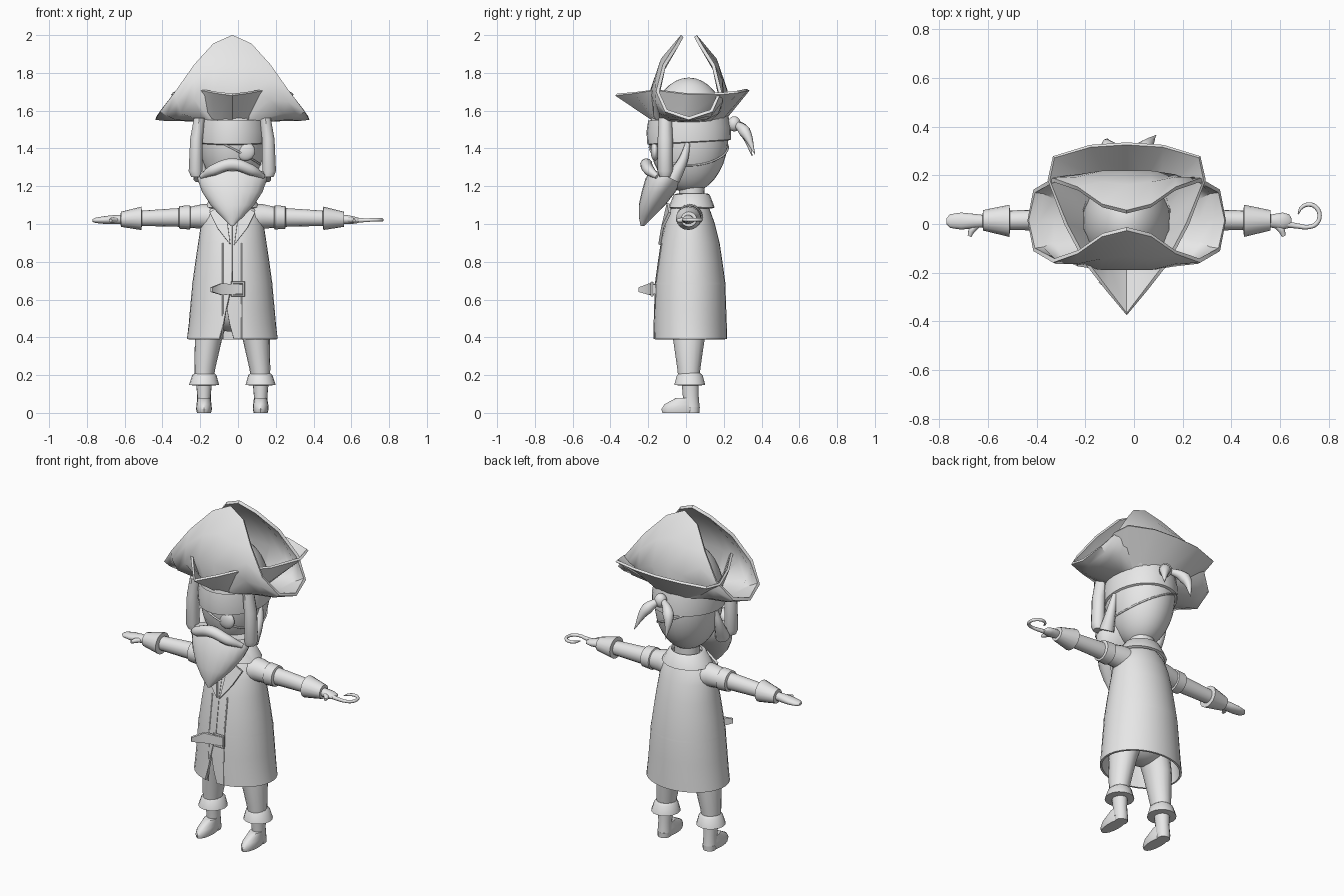
import bpy, math
from math import sin, cos, pi, sqrt

if "Cube" in bpy.data.objects:
    bpy.data.objects.remove(bpy.data.objects["Cube"], do_unlink=True)

grey = bpy.data.materials.new("pale_grey")
grey.use_nodes = True
grey.diffuse_color = (0.8, 0.8, 0.8, 1)
grey.node_tree.nodes["Principled BSDF"].inputs["Base Color"].default_value = (0.8, 0.8, 0.8, 1)
MID_X, MID_Y = -0.03, 0.015


def finish(ob, thick=0, sharp=40):
    """Place, colour, thicken and shade one part."""
    ob.location.x += MID_X
    ob.data.materials.append(grey)
    bpy.ops.object.select_all(action='DESELECT')
    ob.select_set(True)
    bpy.context.view_layer.objects.active = ob
    if thick:
        mod = ob.modifiers.new("thickness", 'SOLIDIFY')
        mod.thickness, mod.offset = thick, 0
        bpy.ops.object.modifier_apply(modifier=mod.name)
    bpy.ops.object.mode_set(mode='EDIT')
    bpy.ops.mesh.select_all(action='SELECT')
    bpy.ops.mesh.normals_make_consistent(inside=False)
    bpy.ops.object.mode_set(mode='OBJECT')
    bpy.ops.object.shade_smooth_by_angle(angle=math.radians(sharp))
    return ob


def mesh(name, verts, faces, **kw):
    me = bpy.data.meshes.new(name)
    me.from_pydata(verts, [], faces)
    ob = bpy.data.objects.new(name, me)
    bpy.context.collection.objects.link(ob)
    return finish(ob, **kw)


def loft(name, rings, closed=True, cap=True, **kw):
    """Skin a stack of equal rings of points."""
    n = len(rings[0])
    faces = [(r * n + i, r * n + (i + 1) % n, (r + 1) * n + (i + 1) % n, (r + 1) * n + i)
             for r in range(len(rings) - 1) for i in range(n if closed else n - 1)]
    if cap:
        faces += [tuple(range(n)), tuple(range((len(rings) - 1) * n, len(rings) * n))]
    return mesh(name, [p for r in rings for p in r], faces, **kw)


def column(name, rows, n=20, **kw):
    """Upright loft from rows of x, y, z, radius x, radius y."""
    angs = [2 * pi * i / n - pi / 2 for i in range(n)]
    return loft(name, [[(x + a * cos(t), y + b * sin(t), z) for t in angs]
                       for x, y, z, a, b in rows], **kw)


def limb(name, side, rows, n=16, **kw):
    """Sideways loft from rows of x, y, z, radius y, radius z."""
    angs = [2 * pi * i / n for i in range(n)]
    return loft(name, [[(side * x, y + a * cos(t), z + b * sin(t)) for t in angs]
                       for x, y, z, a, b in rows], **kw)


def tube(name, pts, radius, radii=None, cyclic=False):
    """Round tube along a smooth path, tapered by radii."""
    cu = bpy.data.curves.new(name, 'CURVE')
    cu.dimensions, cu.bevel_depth, cu.bevel_resolution = '3D', radius, 3
    cu.use_fill_caps, cu.resolution_u = True, 6
    sp = cu.splines.new('BEZIER')
    sp.bezier_points.add(len(pts) - 1)
    sp.use_cyclic_u = cyclic
    for i, p in enumerate(pts):
        b = sp.bezier_points[i]
        b.co, b.handle_left_type, b.handle_right_type = p, 'AUTO', 'AUTO'
        b.radius = radii[i] if radii else 1
    ob = bpy.data.objects.new(name, cu)
    bpy.context.collection.objects.link(ob)
    bpy.ops.object.select_all(action='DESELECT')
    ob.select_set(True)
    bpy.context.view_layer.objects.active = ob
    bpy.ops.object.convert(target='MESH')
    return finish(bpy.context.object)


def ball(name, loc, size):
    bpy.ops.mesh.primitive_uv_sphere_add(segments=28, ring_count=18, location=loc)
    ob = bpy.context.object
    ob.name, ob.scale = name, size
    return finish(ob)


# Head, neck and head scarf
HEAD_Z, HEAD_Y, HRX, HRY, HRZ = 1.47, 0.015, 0.18, 0.21, 0.305


def on_head(t, z, grow=1.0):
    k = sqrt(max(0, 1 - ((z - HEAD_Z) / HRZ) ** 2)) * grow
    return (HRX * k * cos(t), HEAD_Y + HRY * k * sin(t), z)


ball("head", (0, HEAD_Y, HEAD_Z), (HRX, HRY, HRZ))
column("neck", [(0, 0.03, 1.08, 0.07, 0.065), (0, 0.03, 1.24, 0.07, 0.07)])
turn = [2 * pi * i / 28 for i in range(28)]
loft("head_scarf", [[on_head(t, z + 0.012 * sin(t), g) for t in turn]
                    for z, g in ((1.43, 1.0), (1.435, 1.06), (1.5, 1.07), (1.56, 1.06))], cap=False)
ball("scarf_knot", (0.02, 0.255, 1.53), (0.035, 0.035, 0.04))
for name, s, end in (("left", 1, (0.12, 0.365, 1.37)), ("right", -1, (-0.08, 0.35, 1.36))):
    tube(f"scarf_tail_{name}", [(0.01, 0.25, 1.54), (s * 0.07, 0.31, 1.49), end],
         0.032, [0.4, 1, 0.05])

# Eye patch with strap
ball("eye_patch", (0.07, -0.165, 1.385), (0.05, 0.022, 0.05))
tube("patch_strap", [on_head(t, 1.40 - 0.09 * cos(t), 1.01) for t in turn[::2]], 0.005, cyclic=True)

# Beard, moustache, side hair
column("beard", [(0, -0.1, 1.28, 0.172, 0.09), (0, -0.115, 1.24, 0.185, 0.10),
                 (0, -0.145, 1.17, 0.16, 0.09), (0, -0.18, 1.1, 0.115, 0.07),
                 (0, -0.21, 1.04, 0.06, 0.04), (0, -0.23, 0.99, 0.008, 0.01)])
tube("moustache", [(-0.165, -0.15, 1.25), (-0.1, -0.195, 1.285), (0, -0.21, 1.315),
                   (0.1, -0.195, 1.285), (0.165, -0.15, 1.25)], 0.033, [0.4, 0.9, 1, 0.9, 0.4])
for name, s in (("left", 1), ("right", -1)):
    tube(f"sideburn_{name}", [(s * 0.175, 0.01, 1.43), (s * 0.178, -0.015, 1.34),
                              (s * 0.165, -0.07, 1.24)], 0.032, [0.4, 0.8, 1.3])
    column(f"hair_lock_{name}", [(s * 0.19, -0.11, 1.25, 0.03, 0.03), (s * 0.195, -0.11, 1.28, 0.038, 0.04),
                                 (s * 0.19, -0.11, 1.45, 0.035, 0.04), (s * 0.175, -0.11, 1.56, 0.03, 0.035)], n=10)


# Tall hat: four-way mirrored saddle of rising panels
def mirrored(q):
    n = len(q)
    path = [(1, -1, i) for i in range(n)] + [(1, 1, i) for i in range(n - 2, -1, -1)]
    path += [(-1, 1, i) for i in range(1, n)] + [(-1, -1, i) for i in range(n - 2, 0, -1)]
    return [(sx * q[i][0], MID_Y + sy * q[i][1], q[i][2]) for sx, sy, i in path]


base = [(0.185 * sin(pi * i / 10), 0.185 * cos(pi * i / 10), 1.55) for i in range(6)]
lower = [(0, .195, 1.71), (.1, .195, 1.70), (.2, .18, 1.66), (.27, .15, 1.59), (.3, .09, 1.56), (.3, 0, 1.555)]
upper = [(0, .14, 1.87), (.1, .15, 1.84), (.2, .17, 1.76), (.29, .17, 1.65), (.345, .115, 1.58), (.36, 0, 1.555)]
rim = [(0, .035, 1.995), (.1, .06, 1.95), (.2, .13, 1.84), (.3, .165, 1.70), (.38, .12, 1.60), (.405, 0, 1.56)]
loft("tall_hat", [mirrored(q) for q in (base, lower, upper, rim)], cap=False, thick=0.018)

# Three-cornered brim
half = [(0, -.37, 1.685), (.08, -.27, 1.695), (.165, -.16, 1.71), (.25, 0, 1.69),
        (.32, .18, 1.69), (.3, .275, 1.70), (.15, .32, 1.71), (0, .33, 1.71)]
brim = half + [(-x, y, z) for x, y, z in half[-2:0:-1]]
foot = [(0.185 * sin(2 * pi * i / 14), MID_Y - 0.185 * cos(2 * pi * i / 14), 1.55) for i in range(14)]
loft("three_corner_brim", [foot, brim], cap=False, thick=0.014)

# Long coat with a slit at the front hem: z, half width, half depth, slit
coat = [(.39, .235, .19, .16), (.47, .225, .188, .07), (.55, .218, .185, .005), (.69, .205, .18, .004),
        (.8, .19, .165, .003), (.9, .175, .15, .003), (1.0, .16, .125, .003),
        (1.07, .14, .1, .003), (1.12, .085, .075, .003)]
loft("long_coat", [[(a * sin(t) - 0.03 * (z < 0.56), .022 * 1 - b * cos(t), z)
                    if abs(t - g) < 1e-6 or abs(t - 2 * pi + g) < 1e-6 else (a * sin(t), .022 - b * cos(t), z)
                    for t in [g + (2 * pi - 2 * g) * i / 32 for i in range(33)]]
                   for z, a, b, g in coat], closed=False, cap=False, thick=0.012)
column("shirt", [(0, .02, z, a - .02, b - .02) for z, a, b, g in coat[2:]])
column("waist_seam", [(0, .022, .68, .213, .188), (0, .022, .69, .212, .187)], n=32, cap=False)
column("collar", [(0, .035, 1.155, .085, .075), (0, .03, 1.15, .1, .09), (0, .03, 1.085, .14, .115)], cap=False, thick=0.015)
for name, s in (("left", 1), ("right", -1)):
    pts = [(.04, -.095, 1.11), (.12, -.085, 1.06), (.08, -.125, .98), (.01, -.14, .89)]
    mesh(f"lapel_{name}", [(s * x, y, z) for x, y, z in pts], [(0, 1, 2, 3)], thick=0.014)
    tube(f"coat_edge_{name}", [(s * .05, .022 - b * .97 - .004, z) for z, a, b, g in coat[:6]], 0.004)

# Belt buckle and loose belt end
bpy.ops.mesh.primitive_torus_add(major_radius=0.042, minor_radius=0.008, major_segments=4, minor_segments=6,
                                 location=(0.03, -0.18, 0.655))
buckle = bpy.context.object
buckle.name = "belt_buckle"
for v in buckle.data.vertices:
    x, y, z = v.co
    v.co = ((x - y) * 0.72, z, (x + y) * 0.8)
finish(buckle, sharp=30)
mesh("belt_end", [(.06, -.17, .63), (.06, -.17, .68), (-.06, -.19, .685), (-.06, -.19, .625),
                  (-.11, -.245, .64), (-.11, -.245, .665)], [(0, 1, 2, 3), (3, 2, 5, 4)], thick=0.016)

# Arms, hands and hook
for name, s in (("right", -1), ("left", 1)):
    limb(f"sleeve_{name}", s, [(.08, .02, 1.03, .075, .075), (.16, .02, 1.04, .065, .065),
                               (.23, .018, 1.035, .055, .055)])
    limb(f"sleeve_band_{name}", s, [(.22, .018, 1.035, .055, .055), (.225, .018, 1.035, .063, .064),
                                    (.28, .018, 1.035, .06, .06), (.285, .018, 1.035, .045, .045)])
    limb(f"forearm_{name}", s, [(.27, .018, 1.035, .045, .05), (.49, .015, 1.03, .04, .04)])
    limb(f"cuff_{name}", s, [(.478, .013, 1.03, .035, .035), (.482, .013, 1.03, .066, .062),
                             (.59, .015, 1.025, .042, .04), (.592, .015, 1.025, .02, .02)])
    k = 1 if s < 0 else 0.6
    limb(f"hand_{name}", s, [(.58 + d * k, .012, 1.025 - d * .04, a, b) for d, a, b in
                             ((0, .024, .024), (.05, .03, .024), (.1, .035, .02), (.145, .028, .014), (.16, .012, .007))])
    tube(f"thumb_{name}", [(s * .61, 0, 1.022), (s * .635, -.025, 1.02), (s * .645, -.05, 1.018)],
         0.014, [1, 1, 0.6])
tube("hook", [(.65, .0, 1.02), (.70, -.008, 1.02)] +
     [(.748 + .044 * cos(t), .034 + .046 * sin(t), 1.022) for t in (-1.57, -.78, 0, .78, 1.57, 2.36, 3.0)],
     0.009, [1.5, 1.2, 1, 1, 1, 1, 1, .8, .3])

# Hips, legs and boots
ball("hips", (0, .02, .55), (.17, .13, .12))
for name, s in (("left", 1), ("right", -1)):
    column(f"trouser_leg_{name}", [(s * x, .015, z, a, b) for x, z, a, b in
           ((.09, .54, .085, .10), (.125, .4, .073, .085), (.145, .24, .056, .062), (.15, .18, .05, .055))], n=16)
    column(f"boot_cuff_{name}", [(s * .15, .02, .145, .05, .05), (s * .15, .02, .148, .08, .082),
                                 (s * .148, .02, .2, .064, .068), (s * .148, .02, .212, .05, .055)], n=16)
    column(f"boot_shaft_{name}", [(s * .15, .03, .03, .038, .042), (s * .15, .025, .09, .036, .042),
                                  (s * .15, .022, .16, .042, .045)], n=16)
    column(f"boot_foot_{name}", [(s * .15, -.03, .0, .037, .095), (s * .15, -.03, .02, .042, .1),
                                 (s * .15, -.025, .045, .04, .09), (s * .15, .005, .08, .034, .055)], n=16)
    column(f"boot_heel_{name}", [(s * .15, .035, 0, .036, .036), (s * .15, .035, .03, .038, .038)], n=12)
